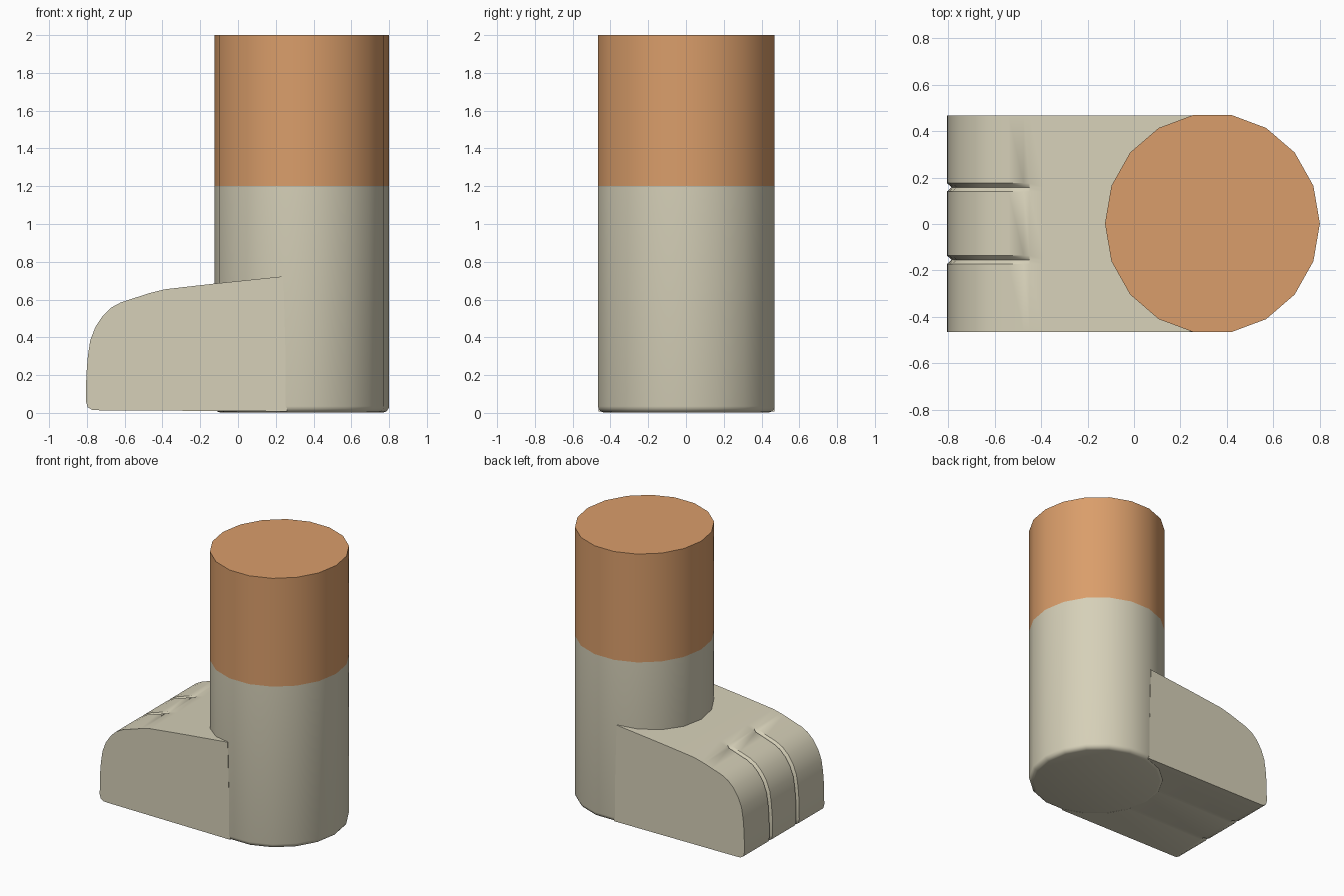
import bpy, bmesh, math
from mathutils import Vector

if "Cube" in bpy.data.objects:
    bpy.data.objects.remove(bpy.data.objects["Cube"])


def material(name, rgb):
    m = bpy.data.materials.new(name)
    m.diffuse_color = (*rgb, 1)
    m.use_nodes = True
    m.node_tree.nodes["Principled BSDF"].inputs["Base Color"].default_value = m.diffuse_color
    return m


CREAM = material("cream", (0.67, 0.63, 0.48))
TAN = material("tan orange", (0.70, 0.34, 0.145))


def finish(name, bm, mat):
    bmesh.ops.recalc_face_normals(bm, faces=bm.faces)
    mesh = bpy.data.meshes.new(name)
    bm.to_mesh(mesh)
    bm.free()
    mesh.materials.append(mat)
    ob = bpy.data.objects.new(name, mesh)
    bpy.context.collection.objects.link(ob)
    bpy.ops.object.select_all(action='DESELECT')
    ob.select_set(True)
    bpy.context.view_layer.objects.active = ob
    bpy.ops.object.shade_smooth_by_angle(angle=math.radians(35))
    return ob


def column(name, rings, mat, cap_index):
    """18-sided column lofted through (z, inset) rings, capped at one end."""
    bm = bmesh.new()
    loops = []
    for z, inset in rings:
        loops.append([bm.verts.new((0.3375 + (0.4625 - inset) * math.cos(a),
                                    0.002 + (0.475 - inset) * math.sin(a), z))
                      for a in (math.tau * i / 18 for i in range(18))])
    for lo, hi in zip(loops, loops[1:]):
        for i in range(18):
            j = (i + 1) % 18
            bm.faces.new((lo[i], lo[j], hi[j], hi[i]))
    cap = bm.faces.new(loops[cap_index])
    finish(name, bm, mat)
    # make the open shell face outward
    me = bpy.data.objects[name].data
    want = 1 if cap_index == -1 else -1
    if me.polygons[len(me.polygons) - 1].normal.z * want < 0:
        me.flip_normals()


# Leg: cream lower part with a rounded heel edge, tan upper part
column("lower_leg", [(0.002, 0.032), (0.008, 0.014), (0.022, 0.003), (0.035, 0), (1.2, 0)], CREAM, 0)
column("upper_leg", [(1.2, 0), (2.0, 0)], TAN, -1)

# Foot: side profile from instep over the toes to the sole, swept across y
profile = [(0.24, 0.723), (-0.12, 0.685), (-0.39, 0.654), (-0.45, 0.639), (-0.475, 0.632),
           (-0.54, 0.611), (-0.62, 0.585), (-0.67, 0.558), (-0.715, 0.515), (-0.755, 0.455),
           (-0.782, 0.385), (-0.795, 0.30), (-0.803, 0.20), (-0.805, 0.06), (-0.796, 0.03),
           (-0.772, 0.016), (-0.74, 0.014), (0.26, 0.008)]
first, last = 4, 15          # profile points cut by the toe grooves
sections = [(-0.464, 0), (-0.172, 0), (-0.154, 0.02), (-0.136, 0),
            (0.140, 0), (0.158, 0.02), (0.176, 0), (0.468, 0)]

bm = bmesh.new()
strips = []
for y, depth in sections:
    strip = []
    for i, (x, z) in enumerate(profile):
        p = Vector((x, z))
        if depth and first <= i <= last:
            t = (Vector(profile[i + 1]) - Vector(profile[i - 1])).normalized()
            p += Vector((-t.y, t.x)) * depth      # push into the foot
        strip.append(bm.verts.new((p.x, y, p.y)))
    strips.append(strip)
n = len(profile)
for a, b in zip(strips, strips[1:]):
    for i in range(n):
        j = (i + 1) % n
        bm.faces.new((a[i], a[j], b[j], b[i]))
bm.faces.new(strips[0])
bm.faces.new(strips[-1])
finish("foot", bm, CREAM)
